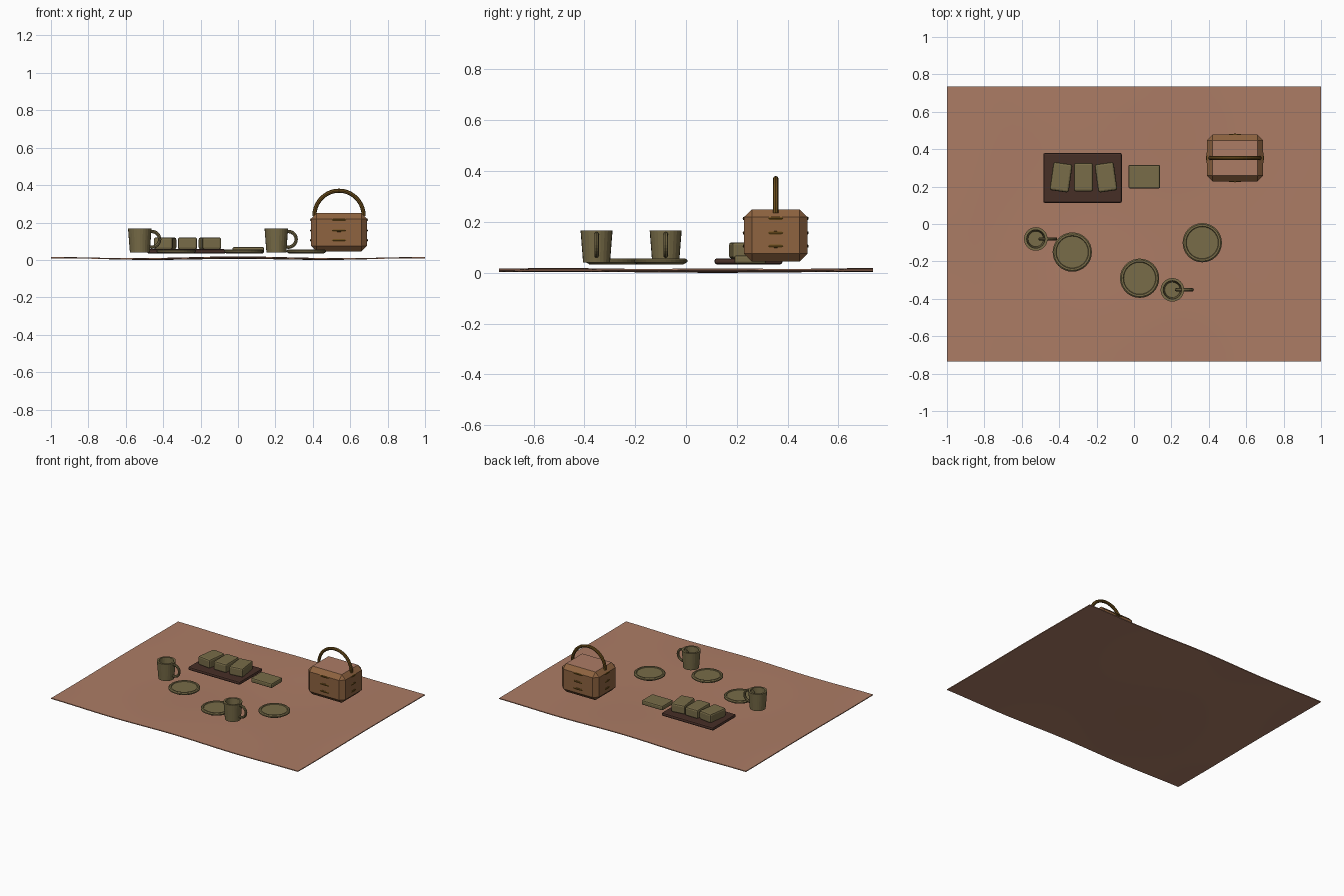
import bpy, bmesh, math
from mathutils import Matrix

if "Cube" in bpy.data.objects:
    bpy.data.objects.remove(bpy.data.objects["Cube"])


def lin(c):
    c /= 255
    return c / 12.92 if c <= 0.04045 else ((c + 0.055) / 1.055) ** 2.4


def mat(name, r, g, b):
    m = bpy.data.materials.new(name)
    m.diffuse_color = (lin(r), lin(g), lin(b), 1)
    m.use_nodes = True
    m.node_tree.nodes["Principled BSDF"].inputs["Base Color"].default_value = m.diffuse_color
    return m


TERRACOTTA = mat("terracotta cloth", 172, 124, 101)
OLIVE = mat("olive", 120, 108, 72)
WICKER = mat("wicker brown", 142, 99, 64)
DARK = mat("dark wood", 70, 46, 38)
CANE = mat("dark cane", 108, 78, 28)


def finish(name, bm, *mats):
    bmesh.ops.recalc_face_normals(bm, faces=bm.faces)
    me = bpy.data.meshes.new(name)
    bm.to_mesh(me)
    bm.free()
    for m in mats:
        me.materials.append(m)
    ob = bpy.data.objects.new(name, me)
    bpy.context.collection.objects.link(ob)
    return ob


def box(name, center, size, bevel, segs, *mats, rot=0):
    bm = bmesh.new()
    bmesh.ops.create_cube(bm, size=1)
    bmesh.ops.scale(bm, vec=size, verts=bm.verts)
    bmesh.ops.bevel(bm, geom=bm.edges[:], offset=bevel, segments=segs,
                    profile=0.5, affect='EDGES')
    bmesh.ops.rotate(bm, matrix=Matrix.Rotation(math.radians(rot), 3, 'Z'), verts=bm.verts)
    bmesh.ops.translate(bm, vec=center, verts=bm.verts)
    return finish(name, bm, *mats)


def lathe(name, x, y, profile, n, m):
    """Spin an (r, z) profile; first and last rings are capped."""
    bm = bmesh.new()
    rings = [[bm.verts.new((x + r * math.cos(math.tau * i / n),
                            y + r * math.sin(math.tau * i / n), z)) for i in range(n)]
             for r, z in profile]
    for a, b in zip(rings, rings[1:]):
        for i in range(n):
            j = (i + 1) % n
            bm.faces.new((a[i], a[j], b[j], b[i]))
    bm.faces.new(rings[0])
    bm.faces.new(rings[-1])
    return finish(name, bm, m)


def ring(name, center, ru, rv, minor, plane, m, arc=math.tau, n=32, k=8):
    """Round tube along an ellipse (or an arc of it) in the XY or XZ plane."""
    bm = bmesh.new()
    closed = arc > 6.28
    rows = []
    for i in range(n if closed else n + 1):
        a = arc * i / n
        row = []
        for j in range(k):
            b = math.tau * j / k
            u = (ru + minor * math.cos(b)) * math.cos(a)
            v = (rv + minor * math.cos(b)) * math.sin(a)
            w = minor * math.sin(b)
            p = (u, v, w) if plane == 'XY' else (u, w, v)
            row.append(bm.verts.new([c + d for c, d in zip(center, p)]))
        rows.append(row)
    for i in range(n):
        a, b = rows[i], rows[(i + 1) % len(rows)]
        for j in range(k):
            bm.faces.new((a[j], a[(j + 1) % k], b[(j + 1) % k], b[j]))
    if not closed:
        bm.faces.new(rows[0])
        bm.faces.new(rows[-1])
    return finish(name, bm, m)


# Wavy blanket
bm = bmesh.new()
bmesh.ops.create_grid(bm, x_segments=40, y_segments=30, size=1)
for v in bm.verts:
    x, y = v.co.x, v.co.y * 0.735
    v.co = (x, y, 0.013 + 0.0035 * math.cos(math.tau * x) + 0.0035 * math.cos(5 * y + math.pi * 0.8)
            * math.cos(2 * x))
low = min(v.co.z for v in bm.verts)
for v in bm.verts:
    v.co.z += 0.006 - low
ext = bmesh.ops.extrude_face_region(bm, geom=bm.faces[:], use_keep_orig=True)
for e in ext["geom"]:
    if isinstance(e, bmesh.types.BMVert):
        e.co.z -= 0.006
blanket = finish("blanket", bm, TERRACOTTA)
for p in blanket.data.polygons:
    p.use_smooth = abs(p.normal.z) > 0.5

# Plates
for i, (x, y) in enumerate([(-0.33, -0.15), (0.03, -0.29), (0.365, -0.10)]):
    lathe(f"plate_{i + 1}", x, y, [(0.09, 0.033), (0.105, 0.042), (0.105, 0.050),
                                   (0.098, 0.056), (0.088, 0.056), (0.085, 0.051)], 32, OLIVE)

# Mugs with ring handles
for i, (x, y) in enumerate([(-0.525, -0.08), (0.205, -0.352)]):
    lathe(f"mug_{i + 1}", x, y, [(0.053, 0.040), (0.063, 0.167), (0.049, 0.167),
                                 (0.041, 0.055)], 24, OLIVE)
    ring(f"mug_handle_{i + 1}", (x + 0.064, y, 0.110), 0.042, 0.042, 0.009, 'XZ', OLIVE, n=24)

# Serving board with three sandwiches, and a napkin beside it
box("serving_board", (-0.275, 0.246, 0.045), (0.42, 0.268, 0.024), 0.010, 2, DARK)
for i, (x, a) in enumerate([(-0.39, -8), (-0.27, 0), (-0.15, 8)]):
    box(f"sandwich_{i + 1}", (x, 0.25, 0.088), (0.103, 0.152, 0.064), 0.011, 2, OLIVE, rot=a)
box("napkin", (0.055, 0.253, 0.052), (0.17, 0.126, 0.034), 0.009, 2, OLIVE)

# Chamfered basket with a cloth on top
basket = box("basket", (0.54, 0.353, 0.147), (0.30, 0.25, 0.206), 0.031, 1, WICKER, TERRACOTTA)
for p in basket.data.polygons:
    p.material_index = 1 if p.normal.z > 0.95 else 0

# Cane bands that show at the middle of each side
for i, z in enumerate((0.105, 0.157, 0.214)):
    ring(f"basket_band_{i + 1}", (0.54, 0.353, z), 0.147, 0.122, 0.008, 'XY', CANE)

# Arched handle
ring("basket_handle", (0.54, 0.353, 0.235), 0.132, 0.135, 0.011, 'XZ', CANE, arc=math.pi, n=20)
